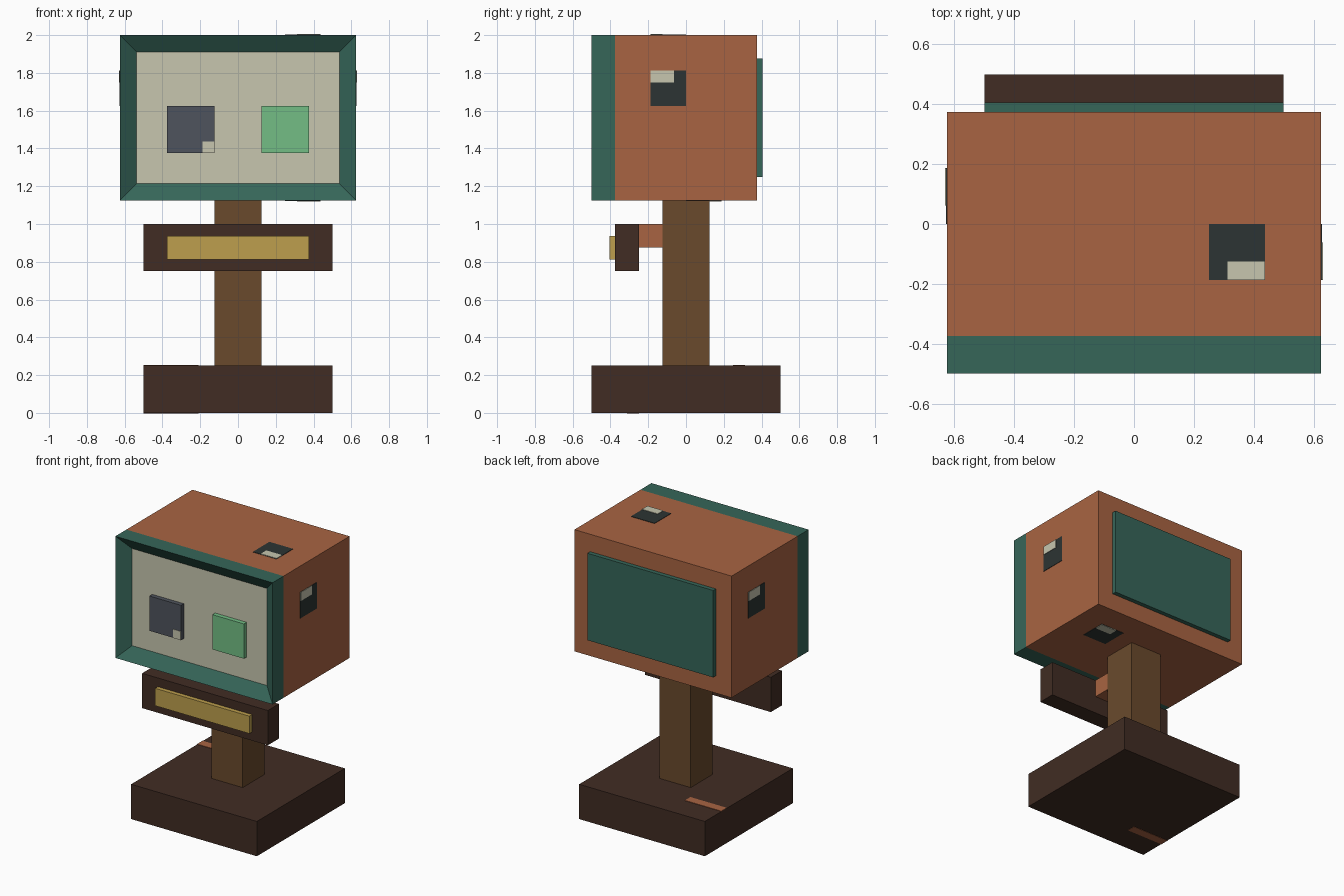
import bpy, bmesh

if "Cube" in bpy.data.objects:
    bpy.data.objects.remove(bpy.data.objects["Cube"])


def material(name, hex_code):
    rgb = [int(hex_code[i:i + 2], 16) / 255 for i in (0, 2, 4)]
    lin = [c / 12.92 if c <= 0.04045 else ((c + 0.055) / 1.055) ** 2.4 for c in rgb]
    m = bpy.data.materials.new(name)
    m.diffuse_color = (*lin, 1)
    m.use_nodes = True
    m.node_tree.nodes["Principled BSDF"].inputs["Base Color"].default_value = m.diffuse_color
    return m


TEAL = material("teal", "366659")
CREAM = material("cream", "C7C6AF")
SLATE = material("slate", "4F545D")
GREEN = material("green", "73BE85")
DARK_WOOD = material("dark_wood", "412C23")
WOOD = material("wood", "6A4A2C")
GOLD = material("gold", "BD9F4D")
ORANGE = material("orange", "A96442")
BLACK = material("black", "2C3433")


def box(name, mat, x, y, z):
    """Box between (min, max) pairs on each axis."""
    bm = bmesh.new()
    bmesh.ops.create_cube(bm, size=1)
    for v in bm.verts:
        for i, (lo, hi) in enumerate((x, y, z)):
            v.co[i] = lo if v.co[i] < 0 else hi
    me = bpy.data.meshes.new(name)
    bm.to_mesh(me)
    bm.free()
    me.materials.append(mat)
    ob = bpy.data.objects.new(name, me)
    bpy.context.collection.objects.link(ob)
    return ob


# Stand
box("base", DARK_WOOD, (-0.5, 0.5), (-0.5, 0.5), (0, 0.25))
box("post", WOOD, (-0.125, 0.125), (-0.125, 0.125), (0.25, 1.125))

# Sign board with plate and bracket
box("sign_board", DARK_WOOD, (-0.5, 0.5), (-0.375, -0.25), (0.75, 1.0))
box("sign_plate", GOLD, (-0.375, 0.375), (-0.406, -0.375), (0.8125, 0.9375))
box("sign_bracket", ORANGE, (-0.125, 0.125), (-0.25, -0.125), (0.875, 1.0))

# Head with raised back panel
box("head", ORANGE, (-0.625, 0.625), (-0.375, 0.375), (1.125, 2.0))
box("back_panel", TEAL, (-0.5, 0.5), (0.375, 0.406), (1.25, 1.875))

# Front frame: inset front face pushed in to make the cream screen
frame = box("front_frame", TEAL, (-0.625, 0.625), (-0.5, -0.375), (1.125, 2.0))
frame.data.materials.append(CREAM)
bm = bmesh.new()
bm.from_mesh(frame.data)
front = min(bm.faces, key=lambda f: f.calc_center_median().y)
bmesh.ops.inset_region(bm, faces=[front], thickness=0.125)
bmesh.ops.translate(bm, verts=front.verts, vec=(0, 0.0625, 0))
front.material_index = 1
bm.to_mesh(frame.data)
bm.free()

# Eye blocks on the screen
box("left_eye", SLATE, (-0.375, -0.125), (-0.469, -0.4375), (1.375, 1.625))
box("left_eye_glint", CREAM, (-0.1875, -0.125), (-0.472, -0.469), (1.375, 1.4375))
box("right_eye", GREEN, (0.125, 0.375), (-0.469, -0.4375), (1.375, 1.625))

# Painted marks on the head: s picks right/left side, then top/bottom
T = 0.003
for side, s in (("right", 1), ("left", -1)):
    def span(a, b):
        return tuple(sorted((s * a, s * b)))
    box(side + "_mark", BLACK, span(0.625, 0.625 + T), span(-0.1875, 0), (1.625, 1.8125))
    box(side + "_mark_glint", CREAM, span(0.625, 0.625 + 2 * T),
        span(-0.1875, -0.0625), (1.75, 1.8125))

for side, s, z in (("top", 1, 2.0), ("bottom", -1, 1.125)):
    def span(a, b):
        return tuple(sorted((s * a, s * b)))
    box(side + "_mark", BLACK, (0.25, 0.4375), span(-0.1875, 0),
        tuple(sorted((z, z + s * T))))
    box(side + "_mark_glint", CREAM, (0.3125, 0.4375), span(-0.1875, -0.125),
        tuple(sorted((z, z + s * 2 * T))))

# Painted strips on the base, above and below
box("base_top_strip", ORANGE, (-0.5, -0.21), (0.25, 0.3125), (0.25, 0.253))
box("base_bottom_strip", ORANGE, (-0.5, -0.21), (-0.3125, -0.25), (-0.002, 0))
